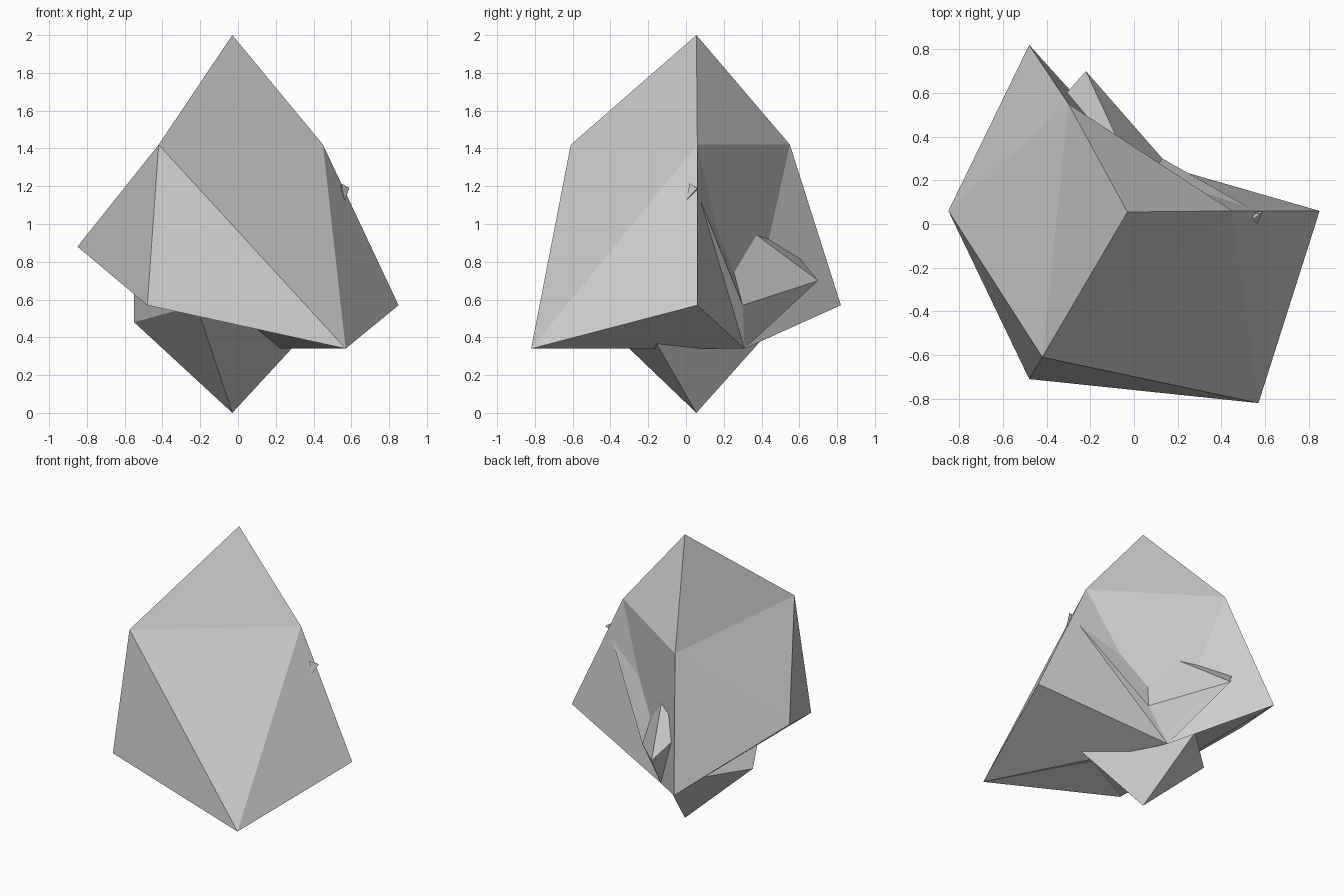
import bpy
import bmesh

cube = bpy.data.objects.get("Cube")
if cube:
    bpy.data.objects.remove(cube, do_unlink=True)

stone = bpy.data.materials.new("plain_grey_stone")
stone.use_nodes = True
grey = (0.6, 0.6, 0.6, 1)
stone.diffuse_color = grey
stone.node_tree.nodes["Principled BSDF"].inputs["Base Color"].default_value = grey


def faceted(name, corners, faces):
    """Flat-faced stone from named corners; each face is a string of corner names."""
    bm = bmesh.new()
    verts = {key: bm.verts.new(co) for key, co in corners.items()}
    for face in faces.split():
        bm.faces.new([verts[key] for key in face])
    bmesh.ops.recalc_face_normals(bm, faces=bm.faces)
    mesh = bpy.data.meshes.new(name)
    bm.to_mesh(mesh)
    bm.free()
    mesh.materials.append(stone)
    obj = bpy.data.objects.new(name, mesh)
    bpy.context.collection.objects.link(obj)
    return obj


# Shared corners of the back, where the shard grows out of the main stone
NOTCH = (-0.02, 0.31, 0.34)

# Main stone: apex, three shoulders, wide skirt and a hollow underside
faceted("main_stone", {
    "T": (-0.03, 0.055, 2.0),     # apex
    "A": (-0.42, -0.61, 1.42),    # front shoulder
    "B": (0.45, 0.06, 1.42),      # side shoulder
    "D": (-0.3, 0.55, 1.42),      # back shoulder
    "L": (-0.85, 0.06, 0.88),     # skirt corners
    "K": (-0.48, -0.71, 0.57),
    "M": (-0.48, 0.82, 0.57),
    "G": (0.57, -0.82, 0.34),
    "H": (0.85, 0.06, 0.57),
    "N": NOTCH,
    "J": (-0.05, -0.48, 0.57),    # underside hollow
}, "TAB TBD TDA ALD DLM AKL AKG AGB BGH BHN BND DNM LKM KGJ GNJ GHN KJM MNJ")

# Lower point: inverted pyramid whose rim is buried in the main stone
faceted("lower_point", {
    "o": (-0.03, 0.055, 0),
    "w": (-0.55, 0.04, 0.48),
    "y": (-0.22, -0.54, 0.57),
    "v": (0.33, -0.17, 0.39),
    "z": (-0.15, 0.43, 0.42),
    "u": (-0.55, -0.04, 0.72),
    "c": (-0.05, 0.0, 0.8),
}, "oyw ovy ozv owz wyu wuz uyc yvc vzc zuc")

# Back shard: thin folded sheet breaking through the rear faces
SPLINTER = (0.58, 0.045, 1.2)
faceted("back_shard", {
    "P": (-0.22, 0.7, 0.7),
    "Q": (0.13, 0.3, 0.57),
    "N": NOTCH,
    "S": SPLINTER,
    "I": (0.03, 0.16, 1.1),
    "X": (-0.4, 0.5, 0.94),
}, "SQI QPI SNQ QNP PIX PNX SIN INX")

# Side splinter: tiny chip at the end of the shard
faceted("side_splinter", {
    "a": (0.545, 0.02, 1.215),
    "b": (0.59, 0.06, 1.19),
    "c": (0.565, 0.0, 1.125),
    "d": (0.545, 0.05, 1.17),
}, "abc acd adb bdc")
